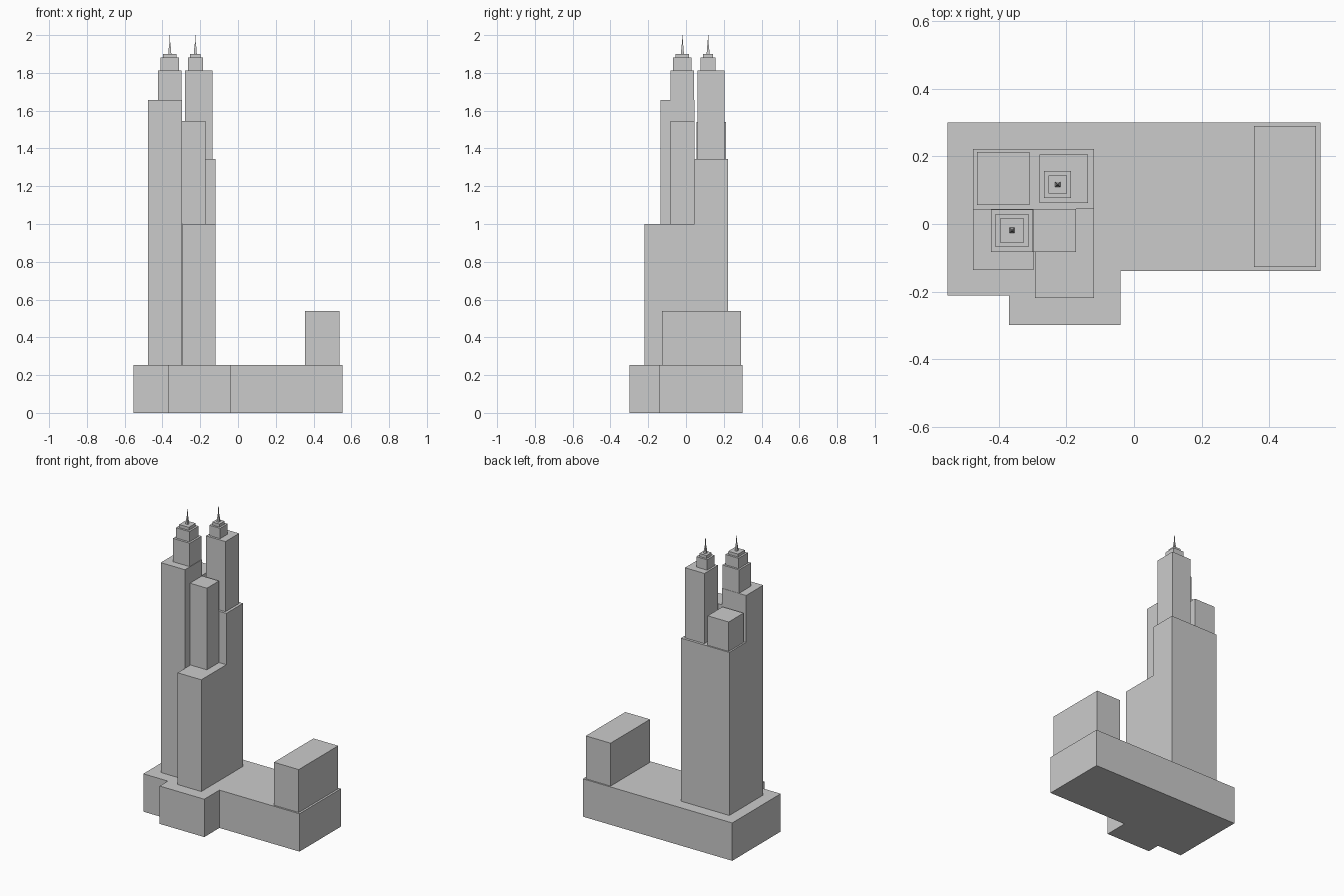
import bpy, bmesh

if "Cube" in bpy.data.objects:
    bpy.data.objects.remove(bpy.data.objects["Cube"])


def prism(name, outline, z0, z1):
    """Extrude a counter-clockwise plan outline from z0 to z1."""
    bm = bmesh.new()
    face = bm.faces.new([bm.verts.new((x, y, z0)) for x, y in outline])
    top = bmesh.ops.extrude_face_region(bm, geom=[face], use_keep_orig=True)
    verts = [g for g in top["geom"] if isinstance(g, bmesh.types.BMVert)]
    bmesh.ops.translate(bm, verts=verts, vec=(0, 0, z1 - z0))
    bmesh.ops.recalc_face_normals(bm, faces=bm.faces)
    mesh = bpy.data.meshes.new(name)
    bm.to_mesh(mesh)
    bm.free()
    obj = bpy.data.objects.new(name, mesh)
    bpy.context.collection.objects.link(obj)
    return obj


def block(name, x0, x1, y0, y1, z0, z1):
    return prism(name, [(x0, y0), (x1, y0), (x1, y1), (x0, y1)], z0, z1)


def square(name, cx, cy, half, z0, z1):
    return block(name, cx - half, cx + half, cy - half, cy + half, z0, z1)


def spire(name, cx, cy, rings):
    """Square tapering mast through (half width, z) rings."""
    bm = bmesh.new()
    loops = [[bm.verts.new((cx + sx * h, cy + sy * h, z))
              for sx, sy in ((-1, -1), (1, -1), (1, 1), (-1, 1))] for h, z in rings]
    for a, b in zip(loops, loops[1:]):
        for i in range(4):
            j = (i + 1) % 4
            bm.faces.new((a[i], a[j], b[j], b[i]))
    bm.faces.new(loops[0][::-1])
    bm.faces.new(loops[-1])
    mesh = bpy.data.meshes.new(name)
    bm.to_mesh(mesh)
    bm.free()
    bpy.context.collection.objects.link(bpy.data.objects.new(name, mesh))


# Podium with stepped front
POD = 0.253
prism("podium", [(-0.552, -0.212), (-0.37, -0.212), (-0.37, -0.299), (-0.04, -0.299),
                 (-0.04, -0.139), (0.552, -0.139), (0.552, 0.30), (-0.552, 0.30)], 0, POD)

# Low block at the far end of the podium
block("low_block", 0.355, 0.538, -0.127, 0.29, POD, 0.54)

# Tower shafts
block("rear_shaft", -0.476, -0.118, 0.045, 0.222, POD, 1.343)
block("front_left_shaft", -0.476, -0.297, -0.136, 0.045, POD, 1.656)
block("front_right_shaft", -0.293, -0.118, -0.219, 0.045, POD, 1.0)

# Upper setbacks
block("front_right_setback", -0.297, -0.172, -0.083, 0.045, 1.0, 1.546)
block("rear_left_setback", -0.465, -0.309, 0.056, 0.213, 1.343, 1.54)
block("rear_right_setback", -0.28, -0.136, 0.062, 0.205, 1.343, 1.812)
block("front_left_setback", -0.423, -0.299, -0.083, 0.043, 1.656, 1.812)

# Matching stepped crowns and spires
for side, cx, cy, lower, upper in (("left", -0.361, -0.019, 0.049, 0.036),
                                   ("right", -0.226, 0.117, 0.040, 0.027)):
    square(side + "_crown", cx, cy, lower, 1.812, 1.881)
    square(side + "_crown_cap", cx, cy, upper, 1.881, 1.901)
    spire(side + "_spire", cx, cy, [(0.008, 1.901), (0.0045, 1.945), (0.0025, 1.955), (0.001, 2.0)])
